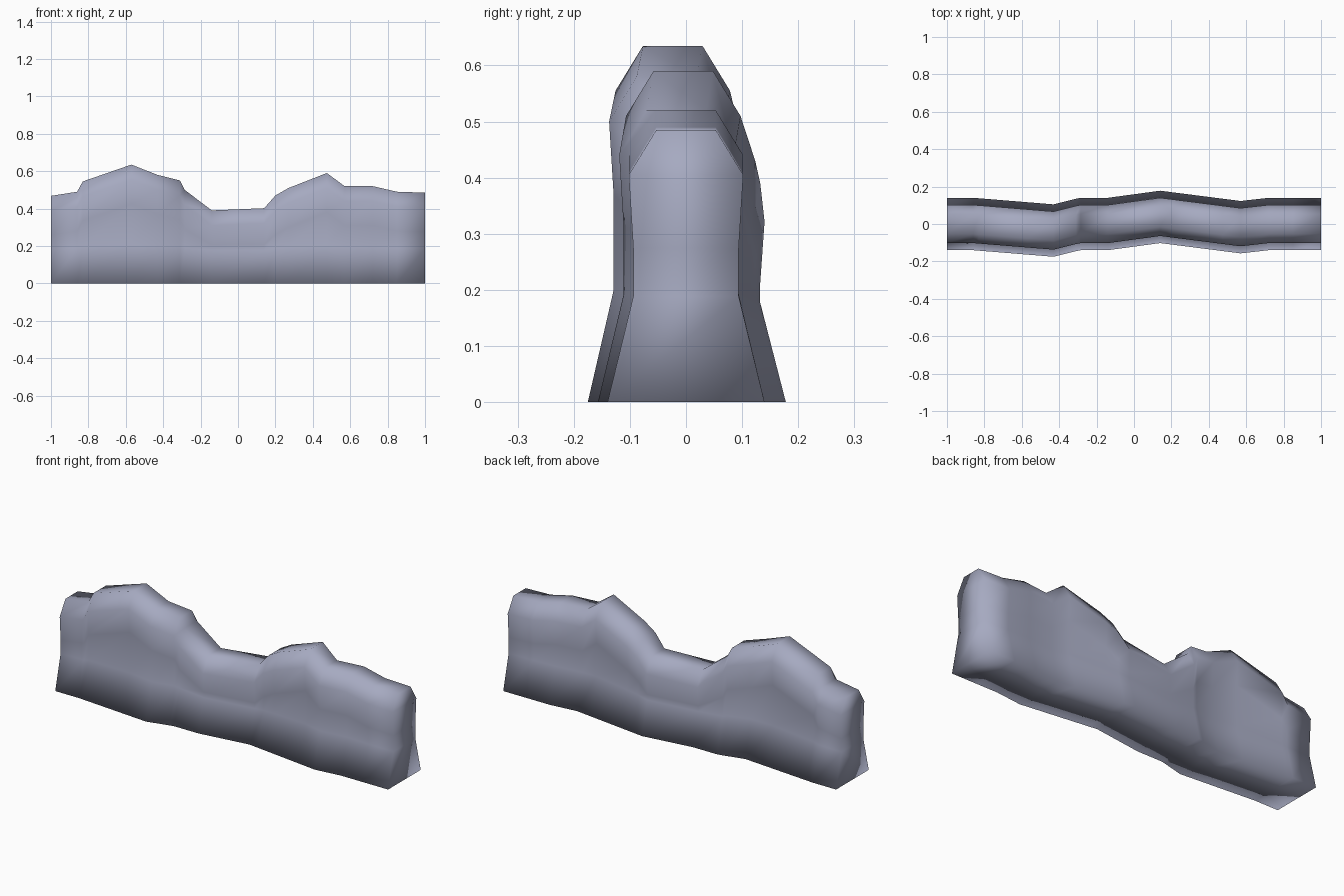
import bpy
import bmesh

cube = bpy.data.objects.get("Cube")
if cube:
    bpy.data.objects.remove(cube, do_unlink=True)

stone = bpy.data.materials.new("blue grey stone")
stone.use_nodes = True
colour = (0.38, 0.40, 0.53, 1)
stone.diffuse_color = colour
stone.node_tree.nodes["Principled BSDF"].inputs["Base Color"].default_value = colour

# Ridge line of the wall: position along the wall, height
ridge = [(-1, .468), (-.86, .49), (-.83, .545), (-.57, .635), (-.43, .58),
         (-.31, .55), (-.285, .5), (-.14, .39), (.14, .402), (.2, .47),
         (.27, .51), (.475, .59), (.57, .52), (.72, .52), (.85, .49), (1, .485)]
# Sideways wander of the wall: position along the wall, offset
wander = [(-1, 0), (-.86, 0), (-.43, -.035), (-.29, 0), (-.14, 0),
          (.14, .038), (.57, -.017), (.71, 0), (1, 0)]


def sway(x):
    for (x0, y0), (x1, y1) in zip(wander, wander[1:]):
        if x <= x1:
            return y0 + (y1 - y0) * (x - x0) / (x1 - x0)
    return 0


def section(h):
    """Half cross-section: flared foot, waist, shoulder and flat top."""
    waist = .13 + .12 * h
    middle = max(h - .21, waist + .03)
    return [(.14, 0), (.094, waist), (.094, middle), (.102, h - .08), (.053, h)]


# Loft the cross-sections along the ridge
bm = bmesh.new()
rings = []
for x, h in ridge:
    half = section(h)
    outline = [(-y, z) for y, z in half] + half[::-1]
    rings.append([bm.verts.new((x, y + sway(x), z)) for y, z in outline])
for a, b in zip(rings, rings[1:]):
    n = len(a)
    for i in range(n):
        j = (i + 1) % n
        bm.faces.new((a[i], a[j], b[j], b[i]))

# Close both ends with rows of quads between the two sides
for ring in (rings[0], rings[-1]):
    for i in range(len(ring) // 2 - 1):
        bm.faces.new((ring[i], ring[i + 1], ring[-2 - i], ring[-1 - i]))

bmesh.ops.recalc_face_normals(bm, faces=bm.faces)
for face in bm.faces:
    face.smooth = True
mesh = bpy.data.meshes.new("stone_wall")
bm.to_mesh(mesh)
bm.free()
mesh.materials.append(stone)
wall = bpy.data.objects.new("stone_wall", mesh)
bpy.context.collection.objects.link(wall)
